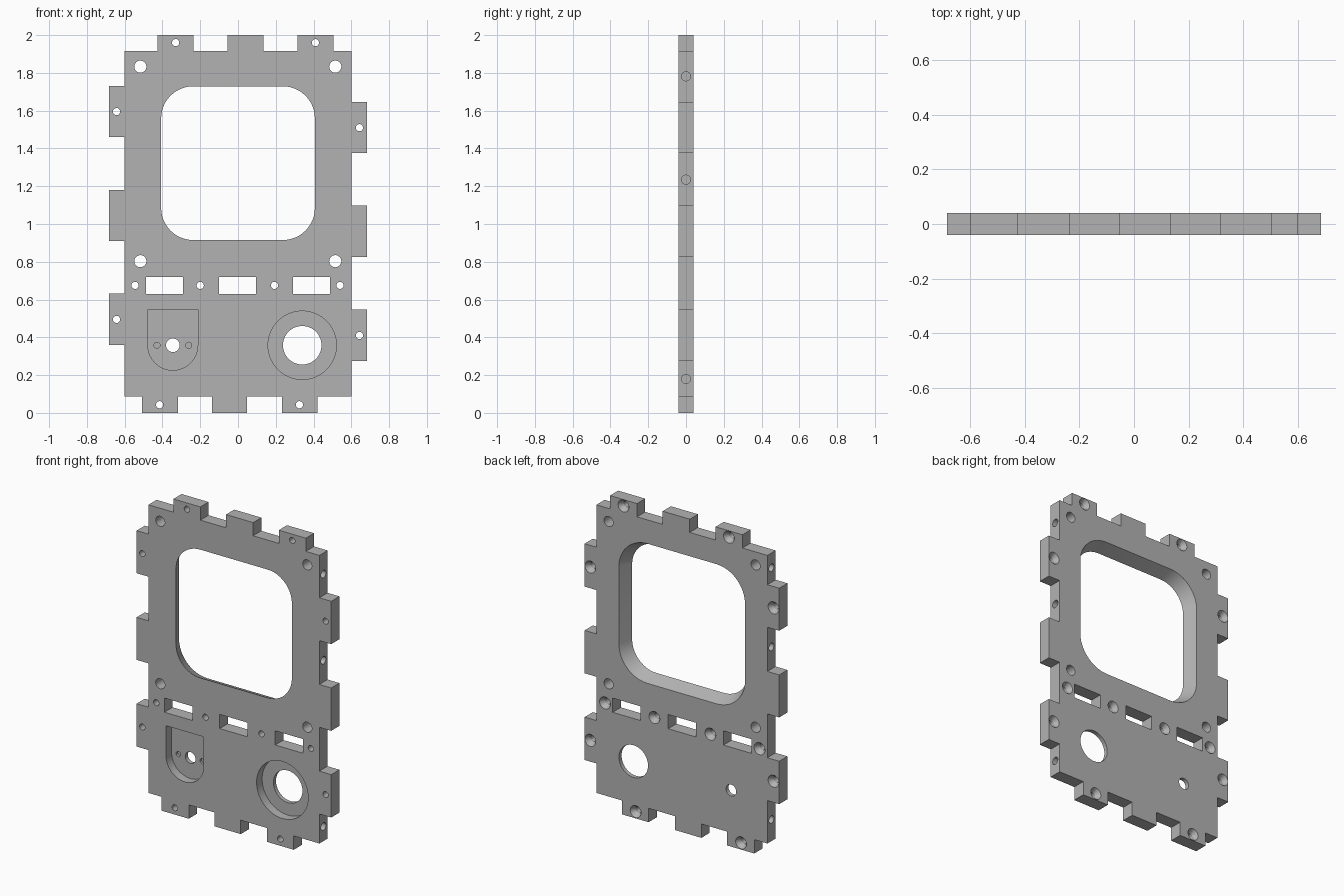
import bpy, bmesh
from math import cos, sin, pi

if "Cube" in bpy.data.objects:
    bpy.data.objects.remove(bpy.data.objects["Cube"], do_unlink=True)

T = 0.041            # half thickness
W, OUT = 0.6, 0.683  # half width of the body and of the side tabs
LOW, HIGH, TOP = 0.088, 1.916, 2.0

grey = bpy.data.materials.new("plain grey")
grey.use_nodes = True
colour = (0.45, 0.45, 0.45, 1)
grey.diffuse_color = colour
grey.node_tree.nodes["Principled BSDF"].inputs["Base Color"].default_value = colour


def loft(name, sections):
    """Solid through (y, outline) sections; outlines are lists of (x, z)."""
    bm = bmesh.new()
    rings = [[bm.verts.new((x, y, z)) for x, z in pts] for y, pts in sections]
    for a, b in zip(rings, rings[1:]):
        for i in range(len(a)):
            j = (i + 1) % len(a)
            bm.faces.new((a[i], a[j], b[j], b[i]))
    bm.faces.new(rings[0])
    bm.faces.new(rings[-1])
    bmesh.ops.recalc_face_normals(bm, faces=bm.faces)
    mesh = bpy.data.meshes.new(name)
    bm.to_mesh(mesh)
    bm.free()
    ob = bpy.data.objects.new(name, mesh)
    bpy.context.collection.objects.link(ob)
    mesh.materials.append(grey)
    return ob


def arc(x, z, r, start=0, end=2 * pi, n=40):
    return [(x + r * cos(start + (end - start) * i / n),
             z + r * sin(start + (end - start) * i / n)) for i in range(n)]


def rect(x0, x1, z0, z1):
    return [(x0, z0), (x1, z0), (x1, z1), (x0, z1)]


def rounded_square(x, z, half, r):
    pts = []
    for k, (sx, sz) in enumerate([(1, 1), (-1, 1), (-1, -1), (1, -1)]):
        pts += arc(x + sx * (half - r), z + sz * (half - r), r,
                   k * pi / 2, (k + 1) * pi / 2, 12)
        pts.append((x + sx * (half - r) + r * cos((k + 1) * pi / 2),
                    z + sz * (half - r) + r * sin((k + 1) * pi / 2)))
    return pts


# Panel outline, walked around with its tabs
def steps(spans, base, tip):
    for a, b in spans:
        yield from ((a, base), (a, tip), (b, tip), (b, base))


bottom = [(-0.508, -0.317), (-0.137, 0.048), (0.234, 0.42)]
right = [(0.275, 0.547), (0.825, 1.097), (1.375, 1.647)]
top = [(0.505, 0.315), (0.135, -0.055), (-0.236, -0.425)]
left = [(1.73, 1.46), (1.18, 0.91), (0.632, 0.36)]
outline = [(-W, LOW), *steps(bottom, LOW, 0),
           (W, LOW), *((x, z) for z, x in steps(right, W, OUT)),
           (W, HIGH), *steps(top, HIGH, TOP),
           (-W, HIGH), *((x, z) for z, x in steps(left, -W, -OUT))]
panel = loft("front_panel", [(-T, outline), (T, outline)])


def cut(cutter):
    cutter.hide_render = True
    mod = panel.modifiers.new("cut", 'BOOLEAN')
    mod.operation = 'DIFFERENCE'
    mod.solver = 'EXACT'
    mod.object = cutter
    bpy.context.view_layer.objects.active = panel
    bpy.ops.object.modifier_apply(modifier=mod.name)
    bpy.data.objects.remove(cutter, do_unlink=True)


def prism(pts, y0=-0.1, y1=0.1):
    cut(loft("cutter", [(y0, pts), (y1, pts)]))


# Large window, flaring towards the back
cut(loft("cutter", [(-2 * T, rounded_square(0, 1.322, 0.389, 0.155)),
                    (2 * T, rounded_square(0, 1.322, 0.461, 0.215))]))

# Slots and corner holes
for x in (-0.39, -0.002, 0.388):
    prism(rect(x - 0.098, x + 0.098, 0.63, 0.72))
for x in (-0.517, 0.515):
    for z in (0.803, 1.833):
        prism(arc(x, z, 0.032))

# Screw holes, countersunk from the back
screws = [(-0.33, 1.96), (0.41, 1.96), (-0.643, 1.595), (-0.643, 0.495),
          (0.643, 1.51), (0.643, 0.41), (-0.415, 0.043), (0.325, 0.043)]
screws += [(x, 0.675) for x in (-0.545, -0.2, 0.193, 0.54)]
for x, z in screws:
    cut(loft("cutter", [(-0.1, arc(x, z, 0.019)), (0.012, arc(x, z, 0.019)),
                        (T, arc(x, z, 0.038)), (0.1, arc(x, z, 0.038))]))

# Round recess with a through hole
prism(arc(0.34, 0.358, 0.181, n=64), -0.1, 0.015)
prism(arc(0.34, 0.358, 0.102, n=64))

# Arched pocket with a shaft hole and two blind pin holes
px, pz, pr = -0.345, 0.358, 0.132
prism(arc(px, pz, pr, pi, 2 * pi) + [(px + pr, pz), (px + pr, 0.547), (px - pr, 0.547)],
      -0.1, 0.015)
prism(arc(px, pz, 0.036))
for dx in (-0.084, 0.084):
    prism(arc(px + dx, pz, 0.016), -0.1, 0.03)

# Blind screw holes in the side edges
for side, heights in ((1, (0.18, 1.235, 1.782)), (-1, (0.225, 1.32, 1.822))):
    for z in heights:
        bore = loft("cutter", [(-0.05, arc(0, 0, 0.024)), (0.05, arc(0, 0, 0.024))])
        bore.rotation_euler.z = pi / 2
        bore.location = (side * W, 0, z)
        bpy.context.view_layer.update()
        cut(bore)

# Smooth bores, sharp edges
for ob in bpy.context.selected_objects:
    ob.select_set(False)
panel.select_set(True)
bpy.context.view_layer.objects.active = panel
bpy.ops.object.shade_smooth_by_angle(angle=pi / 6)
